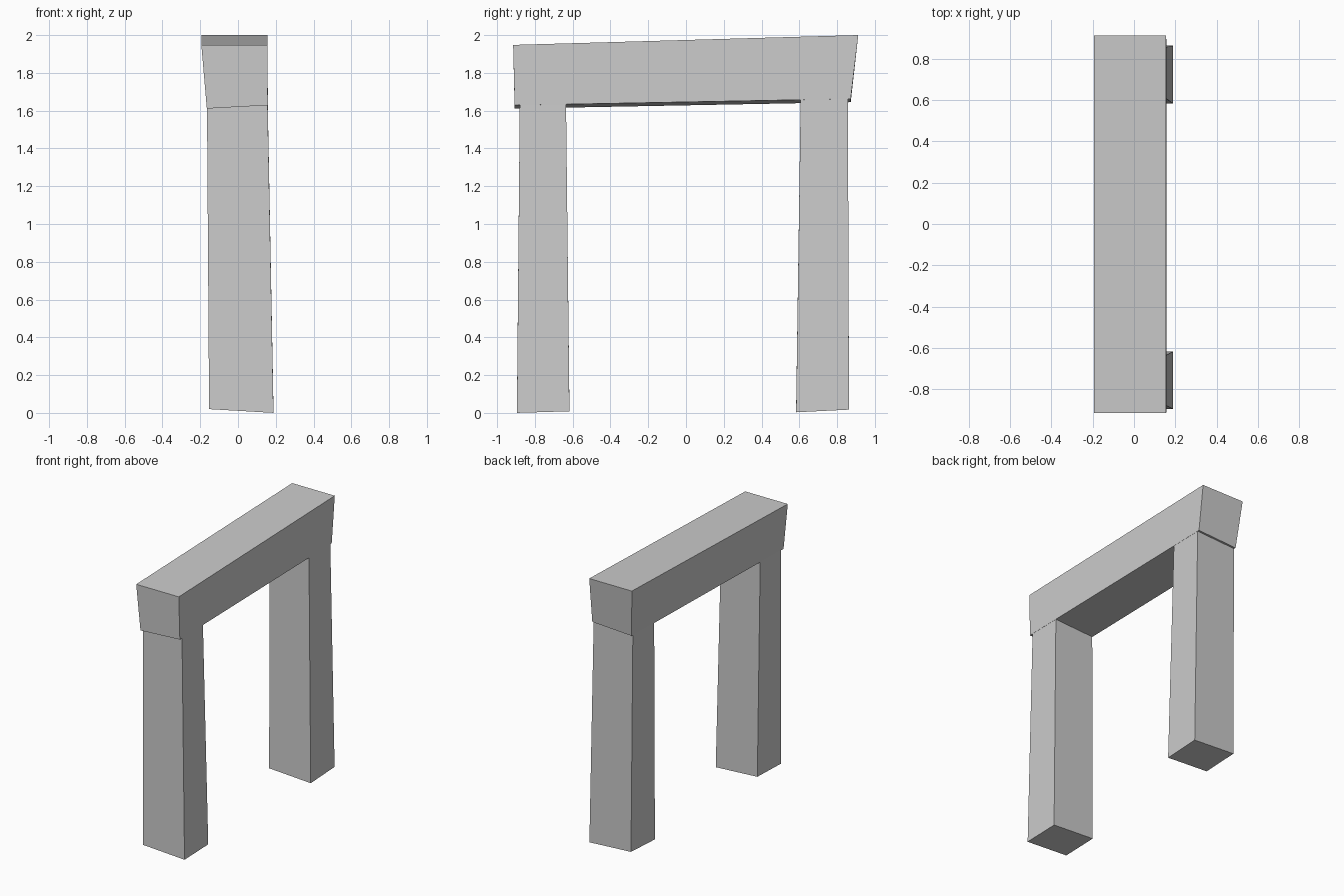
import bpy
import bmesh

if "Cube" in bpy.data.objects:
    bpy.data.objects.remove(bpy.data.objects["Cube"])


def block(name, bottom, top):
    """Skewed box. Each end is (x0, x1, y0, y1, z at x0/y0, slope in x, slope in y)."""
    bm = bmesh.new()
    rings = []
    for x0, x1, y0, y1, z, sx, sy in (bottom, top):
        rings.append([bm.verts.new((x, y, z + sx * (x - x0) + sy * (y - y0)))
                      for x, y in ((x0, y0), (x1, y0), (x1, y1), (x0, y1))])
    low, high = rings
    bm.faces.new(low[::-1])
    bm.faces.new(high)
    for i in range(4):
        j = (i + 1) % 4
        bm.faces.new((low[i], low[j], high[j], high[i]))
    mesh = bpy.data.meshes.new(name)
    bm.to_mesh(mesh)
    bm.free()
    obj = bpy.data.objects.new(name, mesh)
    bpy.context.collection.objects.link(obj)
    return obj


# tilted underside of the lintel, shared by the post tops
SX, SY = 0.055, 0.019
UNDER = (-0.165, 0.158, -0.907, 0.872, 1.611, SX, SY)

# lintel
block("lintel", UNDER, (-0.194, 0.155, -0.915, 0.912, 1.948, 0, 0.0285))

# posts: (name, bottom y range, top y range, bottom z, bottom y slope)
for name, (b0, b1), (t0, t1), z, slope in (
        ("front_post", (-0.895, -0.617), (-0.88, -0.635), 0.02, 0.03),
        ("back_post", (0.583, 0.863), (0.607, 0.857), 0.023, 0.05)):
    top_z = UNDER[4] + SY * (t0 - UNDER[2])
    block(name,
          (-0.153, 0.188, b0, b1, z, -0.058, slope),
          (-0.164, 0.157, t0, t1, top_z, SX, SY))
